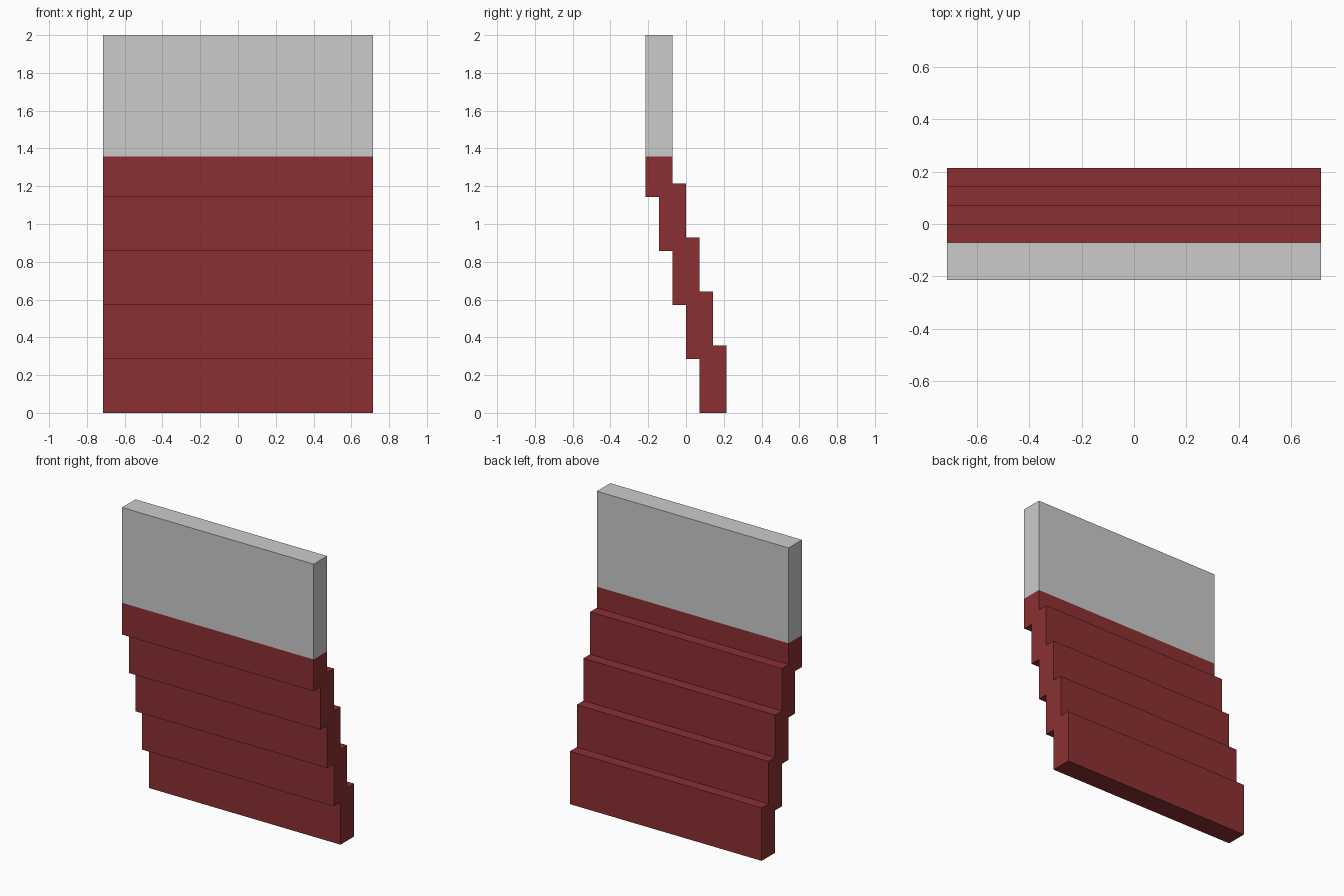
import bpy, bmesh

if "Cube" in bpy.data.objects:
    bpy.data.objects.remove(bpy.data.objects["Cube"])

U = 2 / 28          # modelling grid unit
HALF_WIDTH = 10 * U


def extrude_profile(name, profile):
    """Closed (y, z) profile in grid units, extruded across the full width."""
    bm = bmesh.new()
    face = bm.faces.new([bm.verts.new((-HALF_WIDTH, y * U, z * U)) for y, z in profile])
    ext = bmesh.ops.extrude_face_region(bm, geom=[face], use_keep_orig=True)
    moved = [g for g in ext["geom"] if isinstance(g, bmesh.types.BMVert)]
    bmesh.ops.translate(bm, verts=moved, vec=(2 * HALF_WIDTH, 0, 0))
    bmesh.ops.recalc_face_normals(bm, faces=bm.faces)
    mesh = bpy.data.meshes.new(name)
    bm.to_mesh(mesh)
    bm.free()
    obj = bpy.data.objects.new(name, mesh)
    bpy.context.collection.objects.link(obj)
    return obj


# Stepped slope: five courses, each set one unit further forward
back, front = [(3, 0)], [(1, 0)]
for i in range(4):
    back += [(3 - i, 5 + 4 * i), (2 - i, 5 + 4 * i)]
    front += [(1 - i, 4 + 4 * i), (-i, 4 + 4 * i)]
back.append((-1, 19))
front.append((-3, 19))
# front steps end at (-3, 16), directly below the last front point
slope = extrude_profile("stepped_slope", back + front[::-1])

red = bpy.data.materials.new("dark_red")
red.diffuse_color = (0.26, 0.03, 0.032, 1)
red.use_nodes = True
red.node_tree.nodes["Principled BSDF"].inputs["Base Color"].default_value = red.diffuse_color
slope.data.materials.append(red)

# Plain upright panel on top
extrude_profile("upper_panel", [(-3, 19), (-1, 19), (-1, 28), (-3, 28)])
